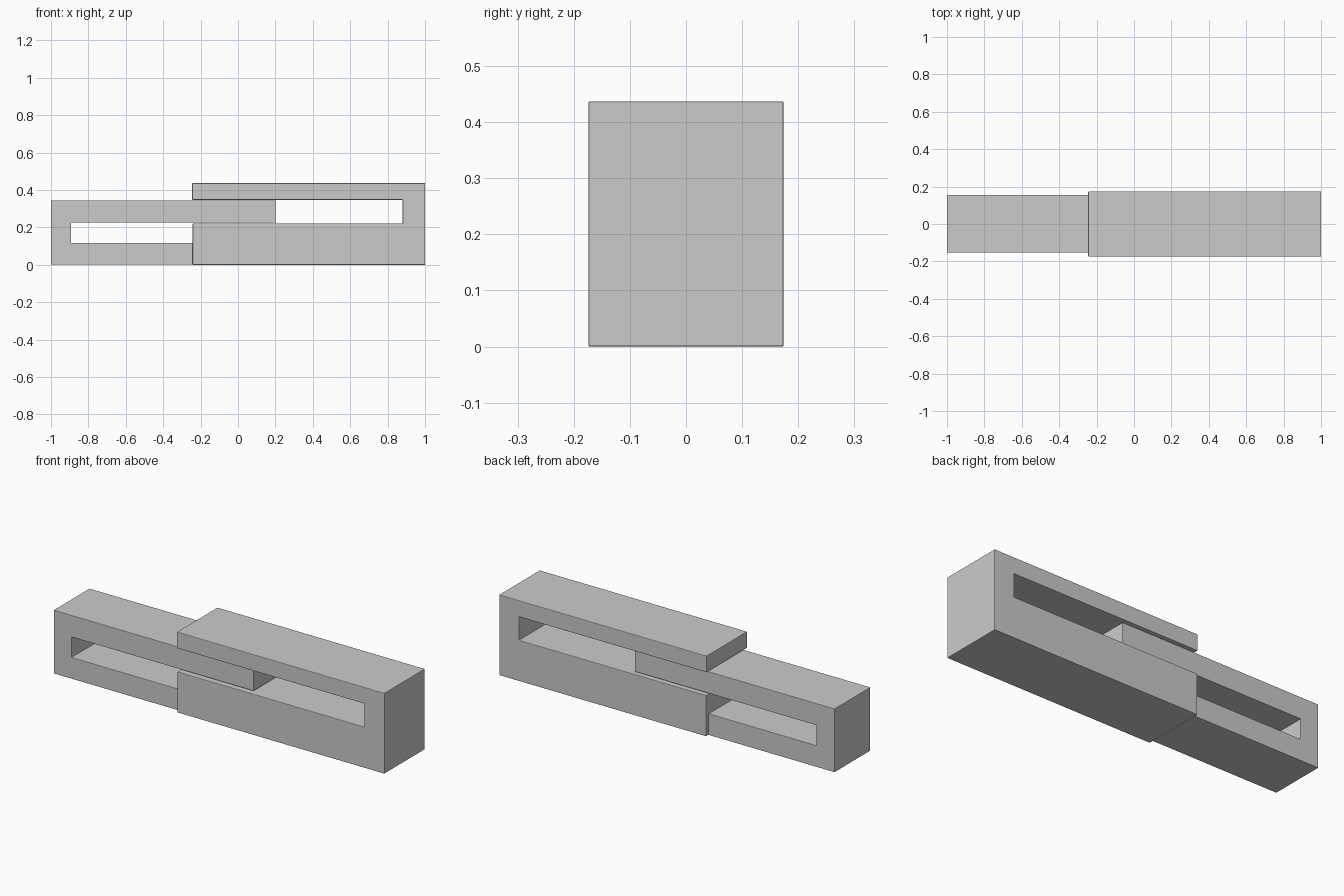
import bpy, bmesh

if "Cube" in bpy.data.objects:
    bpy.data.objects.remove(bpy.data.objects["Cube"])


def extruded_part(name, profile, y0, y1, bevel):
    """Extrude an (x, z) outline along y and soften its edges slightly."""
    bm = bmesh.new()
    face = bm.faces.new([bm.verts.new((x, y0, z)) for x, z in profile])
    out = bmesh.ops.extrude_face_region(bm, geom=[face])
    verts = [v for v in out["geom"] if isinstance(v, bmesh.types.BMVert)]
    bmesh.ops.translate(bm, vec=(0, y1 - y0, 0), verts=verts)
    bmesh.ops.recalc_face_normals(bm, faces=bm.faces)
    mesh = bpy.data.meshes.new(name)
    bm.to_mesh(mesh)
    bm.free()
    obj = bpy.data.objects.new(name, mesh)
    bpy.context.collection.objects.link(obj)
    mod = obj.modifiers.new("soft_edges", 'BEVEL')
    mod.width = bevel
    mod.segments = 2
    return obj


# Larger clamp, open to the left, with a thick lower jaw
extruded_part("right_jaw", [
    (-0.242, 0.0), (1.0, 0.0), (1.0, 0.437), (-0.245, 0.437),
    (-0.245, 0.348), (0.88, 0.348), (0.88, 0.222), (-0.242, 0.222),
], -0.174, 0.174, 0.003)

# Narrower hook whose upper arm slides into the clamp slot
extruded_part("left_hook", [
    (-1.0, 0.001), (-0.244, 0.001), (-0.244, 0.117), (-0.892, 0.117),
    (-0.892, 0.227), (0.2, 0.227), (0.2, 0.345), (-1.0, 0.345),
], -0.152, 0.155, 0.002)
